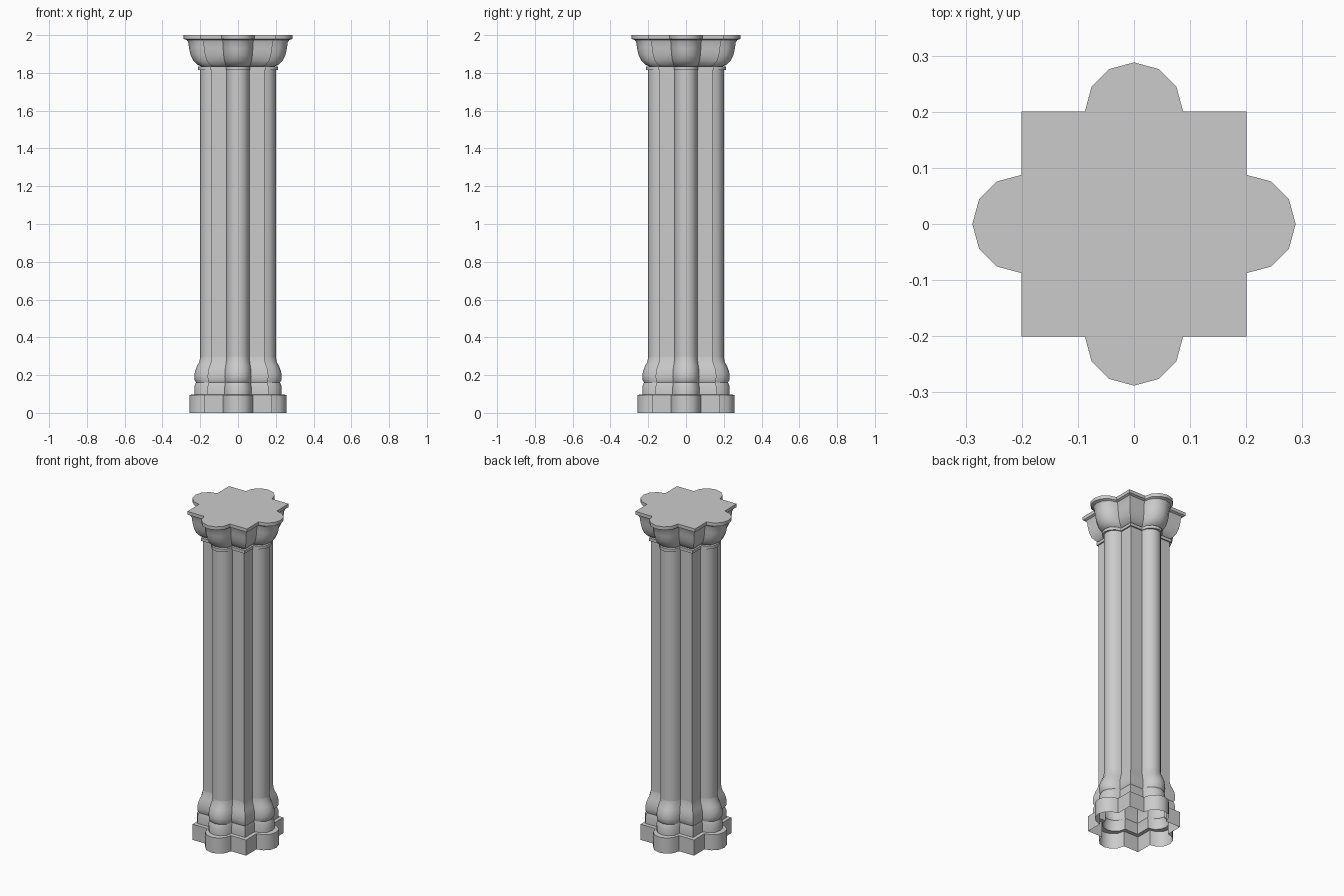
import bpy, bmesh, math

if "Cube" in bpy.data.objects:
    bpy.data.objects.remove(bpy.data.objects["Cube"])

# Cross-section at full size: a square with a six-sided half-round lobe on each face
HALF, LOBE, STEPS = 0.2005, 0.0875, 6
REACH = HALF + LOBE


def section():
    pts = []
    for side in range(4):
        a = side * math.pi / 2
        ca, sa = math.cos(a), math.sin(a)
        local = [(HALF, -HALF)]
        for i in range(STEPS + 1):
            t = -math.pi / 2 + math.pi * i / STEPS
            # lobe ends are tucked slightly inward of the arc, sitting on the square's face
            local.append((HALF + LOBE * math.cos(t), LOBE * math.sin(t)))
        pts += [(x * ca - y * sa, x * sa + y * ca) for x, y in local]
    return pts


def loft(name, profile, cap_top=False):
    """Sweep the section upward; profile holds (outer reach, height) pairs."""
    bm = bmesh.new()
    rings = []
    for reach, z in profile:
        s = reach / REACH
        rings.append([bm.verts.new((x * s, y * s, z)) for x, y in section()])
    n = len(rings[0])
    for lo, hi in zip(rings, rings[1:]):
        for i in range(n):
            j = (i + 1) % n
            bm.faces.new((lo[i], lo[j], hi[j], hi[i]))
    if cap_top:
        bm.faces.new(rings[-1])
    mesh = bpy.data.meshes.new(name)
    bm.to_mesh(mesh)
    bm.free()
    obj = bpy.data.objects.new(name, mesh)
    bpy.context.collection.objects.link(obj)
    bpy.ops.object.select_all(action='DESELECT')
    obj.select_set(True)
    bpy.context.view_layer.objects.active = obj
    bpy.ops.object.shade_smooth_by_angle(angle=math.radians(35))
    return obj


# Stepped plinth, open underneath
loft("plinth", [(0.258, 0), (0.258, 0.095), (0.231, 0.098),
                (0.231, 0.14), (0.222, 0.162)])

# Bulging base moulding
loft("base_moulding", [(0.222, 0.162), (0.229, 0.172), (0.231, 0.195),
                       (0.228, 0.22), (0.217, 0.248), (0.205, 0.27), (0.2, 0.295)])

# Clustered shaft in even courses
loft("shaft", [(0.2, z) for z in (0.295, 0.36, 0.725, 1.09, 1.45, 1.815)])

# Thin neck ring
loft("neck_ring", [(0.2, 1.815), (0.211, 1.815), (0.211, 1.833), (0.195, 1.835)])

# Flared capital with a flat top slab
loft("capital", [(0.195, 1.835), (0.214, 1.843), (0.237, 1.865), (0.251, 1.895),
                 (0.259, 1.93), (0.263, 1.96), (0.271, 1.974), (0.288, 1.98),
                 (0.288, 2.0)], cap_top=True)
